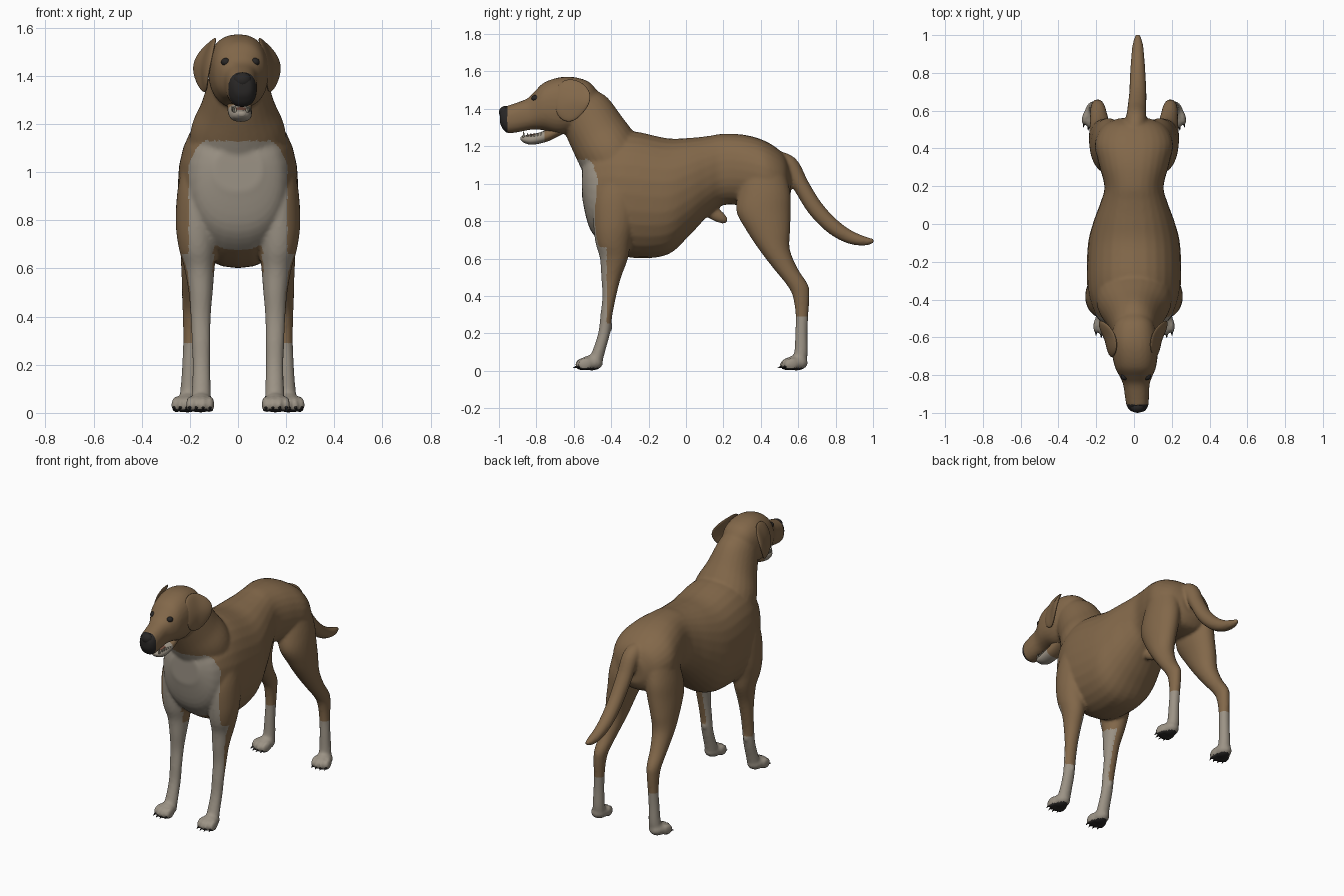
import bpy, bmesh, math
from mathutils import Matrix, Vector, Euler

cube = bpy.data.objects.get("Cube")
if cube:
    bpy.data.objects.remove(cube, do_unlink=True)


def material(name, rgb):
    m = bpy.data.materials.new(name)
    m.use_nodes = True
    m.diffuse_color = (*rgb, 1)
    m.node_tree.nodes["Principled BSDF"].inputs["Base Color"].default_value = (*rgb, 1)
    return m


TAN = material("tan coat", (.225, .138, .068))
PALE = material("pale coat", (.33, .29, .235))
DARK = material("dark skin", (.022, .02, .019))
TONGUE = material("tongue", (.2, .09, .06))
TOOTH = material("tooth", (.5, .46, .36))


def finish(name, bm, mats, modifiers=(), rule=None):
    """Turn a bmesh into a smooth object, apply modifiers, colour faces by rule."""
    bmesh.ops.recalc_face_normals(bm, faces=bm.faces[:])
    mesh = bpy.data.meshes.new(name)
    bm.to_mesh(mesh)
    bm.free()
    ob = bpy.data.objects.new(name, mesh)
    bpy.context.scene.collection.objects.link(ob)
    for kind, settings in modifiers:
        mod = ob.modifiers.new(kind.title(), kind)
        for key, value in settings.items():
            setattr(mod, key, value)
    deps = bpy.context.evaluated_depsgraph_get()
    mesh = bpy.data.meshes.new_from_object(ob.evaluated_get(deps))
    ob.modifiers.clear()
    ob.data = mesh
    mesh.name = name
    mesh.materials.clear()
    for m in mats:
        mesh.materials.append(m)
    for face in mesh.polygons:
        face.use_smooth = True
        face.material_index = rule(face.center, face.normal) if rule else 0
    return ob


def spline(rows, steps=5):
    """Catmull-Rom interpolation of whole section rows."""
    out = []
    last = len(rows) - 1
    for i in range(last):
        a, b, c, d = (rows[max(0, min(last, i + k))] for k in (-1, 0, 1, 2))
        for s in range(steps):
            t = s / steps
            out.append([q + t / 2 * (r - p + t * (2 * p - 5 * q + 4 * r - w + t * (3 * (q - r) + w - p)))
                        for p, q, r, w in zip(a, b, c, d)])
    return out + [list(rows[last])]


def loft(bm, rows, tilt=None, power=1, n=28):
    """Skin elliptical sections (x, y, z, half width, half depth)."""
    rows = spline(rows)
    rings = []
    for i, (x, y, z, rx, rd) in enumerate(rows):
        if tilt is None:
            a, b = rows[max(i - 1, 0)], rows[min(i + 1, len(rows) - 1)]
            v = Vector((0, a[2] - b[2], b[1] - a[1])).normalized()
        else:
            v = Vector((0, math.cos(tilt), math.sin(tilt)))
        ring = []
        for k in range(n):
            c, s = math.cos(math.tau * k / n), math.sin(math.tau * k / n)
            c, s = (math.copysign(abs(q) ** power, q) for q in (c, s))
            offset = Vector((max(rx, .003) * c, 0, 0)) + v * max(rd, .003) * s
            ring.append(bm.verts.new(Vector((x, y, z)) + offset))
        rings.append(ring)
    for a, b in zip(rings, rings[1:]):
        for k in range(n):
            bm.faces.new((a[k - 1], a[k], b[k], b[k - 1]))
    bm.faces.new(rings[0])
    bm.faces.new(rings[-1])


def blob(bm, loc, size, turn=(0, 0, 0)):
    bmesh.ops.create_uvsphere(bm, u_segments=20, v_segments=12, radius=1,
                              matrix=Matrix.LocRotScale(Vector(loc), Euler(turn), Vector(size)))


def spike(bm, loc, radius, length, turn):
    bmesh.ops.create_cone(bm, cap_ends=True, segments=8, radius1=radius, radius2=radius * .15, depth=length,
                          matrix=Matrix.LocRotScale(Vector(loc), Euler(turn), None))


def upright(rows, lean=0):
    """Rows of (y, top, bottom, half width) to loft sections."""
    return [(lean * max(0, -.6 - y), y, (t + b) / 2, w, (t - b) / 2) for y, t, b, w in rows]


body = bmesh.new()
claws = bmesh.new()

# Trunk
loft(body, upright([
    (-.555, 1.1, .92, .1), (-.51, 1.2, .75, .185), (-.4, 1.27, .645, .235), (-.28, 1.28, .603, .25),
    (-.1, 1.243, .62, .243), (.02, 1.245, .725, .212), (.12, 1.255, .83, .175), (.2, 1.267, .885, .157),
    (.32, 1.26, .88, .187), (.43, 1.225, .86, .208), (.52, 1.16, .87, .165), (.56, 1.08, .93, .08)]),
    math.pi / 2, .9)

# Neck
loft(body, [(0, -.34, 1.04, .21, .18), (0, -.42, 1.18, .195, .17), (0, -.48, 1.28, .152, .158),
            (0, -.545, 1.39, .12, .143), (0, -.6, 1.45, .105, .115)], math.radians(30))

# Head and muzzle
loft(body, upright([
    (-.47, 1.49, 1.38, .05), (-.52, 1.545, 1.32, .1), (-.6, 1.57, 1.28, .122), (-.68, 1.568, 1.265, .122),
    (-.76, 1.54, 1.285, .108), (-.81, 1.492, 1.29, .085), (-.85, 1.455, 1.285, .07),
    (-.92, 1.428, 1.272, .063), (-.965, 1.412, 1.275, .056), (-.995, 1.385, 1.32, .034)], .05),
    math.pi / 2, .85)

# Tail
loft(body, [(0, .46, 1.13, .05, .05), (.01, .55, 1.1, .053, .05), (.015, .615, .99, .05, .044),
            (.02, .69, .87, .046, .044), (.02, .78, .775, .042, .042), (.02, .87, .717, .036, .036),
            (.02, .95, .694, .028, .026), (.02, 1.005, .694, .012, .012)])

# Belly fold
blob(body, (0, .15, .84), (.028, .085, .035), (-.55, 0, 0))

for side in (1, -1):
    # Front leg
    loft(body, [(side * x, y, z, rx, rd) for x, y, z, rx, rd in (
        (.14, -.36, 1.05, .085, .1), (.165, -.375, .92, .087, .12), (.17, -.385, .78, .088, .11),
        (.167, -.39, .68, .078, .093), (.16, -.385, .6, .063, .075), (.155, -.4, .5, .05, .053),
        (.155, -.41, .4, .042, .037), (.153, -.425, .3, .039, .032), (.152, -.438, .2, .037, .032),
        (.152, -.468, .1, .039, .035), (.153, -.49, .04, .042, .042))], 0)
    blob(body, (side * .15, -.41, .235), (.016, .02, .026))
    # Hind leg
    loft(body, [(side * x, y, z, rx, rd) for x, y, z, rx, rd in (
        (.11, .42, 1.08, .085, .11), (.13, .418, .95, .092, .14), (.143, .415, .85, .09, .145),
        (.16, .44, .75, .078, .117), (.172, .472, .65, .066, .083), (.182, .53, .55, .052, .065),
        (.19, .595, .46, .042, .057), (.193, .615, .4, .036, .045), (.196, .62, .3, .032, .034),
        (.2, .617, .2, .032, .033), (.203, .615, .1, .036, .036), (.206, .605, .04, .04, .04))], 0)
    # Paws with four toes and claws
    for x, y, turn in ((.155, -.505, .05), (.21, .59, .2)):
        spin = Matrix.Rotation(side * turn, 3, "Z")
        base = Vector((side * x, y, 0))
        blob(body, base + Vector((0, 0, .042)), (.05, .062, .041))
        for k in (-1.5, -.5, .5, 1.5):
            toe = base + spin @ Vector((k * .028, -.052 + abs(k) * .011, .035))
            blob(body, toe, (.0165, .042, .034), (.25, 0, side * turn))
            spike(claws, toe + spin @ Vector((0, -.04, -.016)), .008, .026, (math.radians(110), 0, side * turn))


def coat(c, n):
    """Pale chest, forelegs and feet; dark muzzle tip and soles."""
    ax = abs(c.x)
    if c.z < .016 or (c.y < -.955 and c.z > 1.2):
        return 2
    if c.z < .29 and (c.y > 0 or c.z < .25):
        return 1
    if c.y > -.3:
        return 0
    if c.z < .66:
        inner = n.x * math.copysign(1, c.x) < -.4
        return int(ax > .085 and (c.y < -.425 or (inner and c.z < .58)))
    top = 1.13 - max(0, ax - .13) ** 2 * 18
    return int(c.z < top and ax < .205 and c.y < -.44 - .09 * (c.z - .65))


finish("dog_body", body, [TAN, PALE, DARK],
       [("REMESH", dict(mode="VOXEL", voxel_size=.0095)), ("SMOOTH", dict(factor=.5, iterations=4))], coat)
finish("claws", claws, [DARK])

# Hanging ears
for side, name in ((1, "left_ear"), (-1, "right_ear")):
    bm = bmesh.new()
    outline = [(.09, -.7, 1.56), (.085, -.57, 1.57), (.195, -.485, 1.475), (.18, -.545, 1.37),
               (.128, -.63, 1.305), (.13, -.72, 1.38)]
    flare = 1 if side < 0 else .95
    rim = [bm.verts.new((side * x * flare, y, z)) for x, y, z in outline]
    hub = bm.verts.new((side * .152 * flare, -.61, 1.45))
    for a, b in zip(rim, rim[1:] + rim[:1]):
        bm.faces.new((a, b, hub))
    finish(name, bm, [TAN], [("SOLIDIFY", dict(thickness=.02, offset=0)),
                             ("SUBSURF", dict(levels=3, render_levels=3))])

# Eyes and nose
for side, name in ((1, "left_eye"), (-1, "right_eye")):
    bm = bmesh.new()
    blob(bm, (.01 + side * .06, -.806, 1.457), (.02, .021, .017))
    finish(name, bm, [DARK])
nose = bmesh.new()
blob(nose, (.019, -.968, 1.382), (.038, .032, .033))
finish("nose", nose, [DARK])

# Lower jaw, tongue and teeth
jaw = bmesh.new()
loft(jaw, [(.003, -.66, 1.3, .05, .035), (.007, -.74, 1.258, .05, .032), (.011, -.82, 1.236, .045, .027),
           (.013, -.865, 1.238, .034, .02), (.014, -.885, 1.242, .014, .008)], math.pi / 2, .9)
finish("lower_jaw", jaw, [TAN, PALE], rule=lambda c, n: int(c.y < -.755))
tongue = bmesh.new()
blob(tongue, (.011, -.795, 1.261), (.028, .07, .009), (.1, 0, 0))
finish("tongue", tongue, [TONGUE])
teeth = bmesh.new()
for side in (1, -1):
    for k in range(5):
        spike(teeth, (.012 + side * (.038 - .002 * k), -.775 - .018 * k, 1.262), .006, .02, (0, 0, 0))
    spike(teeth, (.013 + side * .024, -.868, 1.265), .007, .034, (0, 0, 0))
finish("teeth", teeth, [TOOTH])
